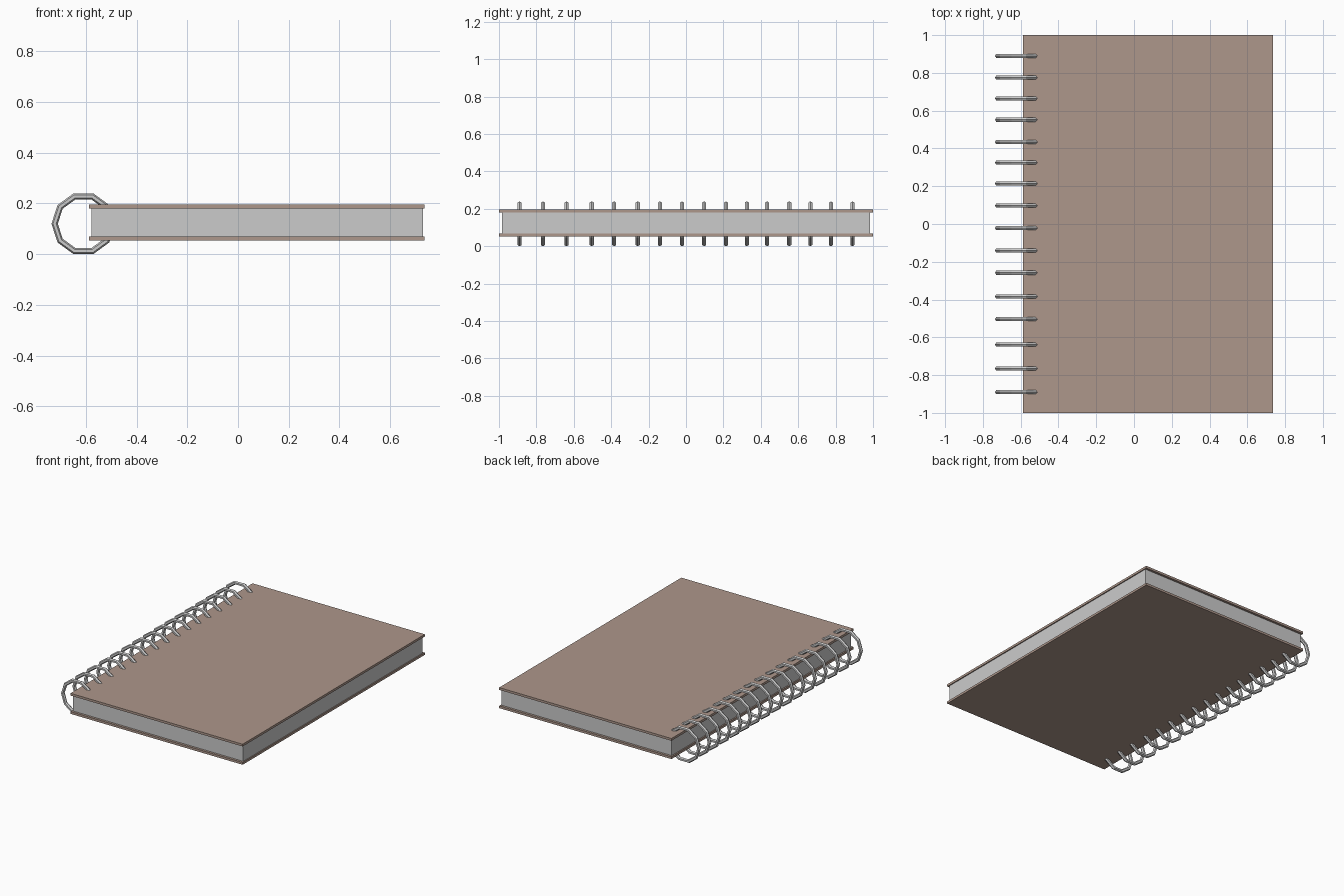
import bpy

if "Cube" in bpy.data.objects:
    bpy.data.objects.remove(bpy.data.objects["Cube"])

brown = bpy.data.materials.new("cover_brown")
brown.diffuse_color = (0.42, 0.31, 0.26, 1)
brown.use_nodes = True
brown.node_tree.nodes["Principled BSDF"].inputs["Base Color"].default_value = brown.diffuse_color


def box(name, x0, x1, y0, y1, z0, z1, mat=None):
    bpy.ops.mesh.primitive_cube_add(
        size=1, location=((x0 + x1) / 2, (y0 + y1) / 2, (z0 + z1) / 2))
    ob = bpy.context.object
    ob.name = name
    ob.scale = (x1 - x0, y1 - y0, z1 - z0)
    bpy.ops.object.transform_apply(location=False, rotation=False, scale=True)
    if mat:
        ob.data.materials.append(mat)
    return ob


# Covers and page block
box("bottom_cover", -0.588, 0.736, -1, 1, 0.053, 0.069, brown)
box("top_cover", -0.588, 0.736, -1, 1, 0.180, 0.196, brown)
box("pages", -0.579, 0.729, -0.984, 0.984, 0.069, 0.180)

# Ten-sided binding rings, slightly unevenly spaced along the spine
ring_y = [-0.89, -0.765, -0.639, -0.504, -0.384, -0.258, -0.14, -0.021,
          0.097, 0.214, 0.325, 0.434, 0.552, 0.665, 0.775, 0.89]
major, minor = 0.1135, 0.0125
ring_mesh = None
for i, y in enumerate(ring_y):
    if ring_mesh is None:
        bpy.ops.mesh.primitive_torus_add(
            major_segments=10, minor_segments=6,
            major_radius=major, minor_radius=minor,
            location=(-0.61, y, 0.12), rotation=(1.5707963, 0, 0))
        ring = bpy.context.object
        ring_mesh = ring.data
    else:
        ring = bpy.data.objects.new("ring", ring_mesh)
        ring.location = (-0.61, y, 0.12)
        ring.rotation_euler = (1.5707963, 0, 0)
        bpy.context.collection.objects.link(ring)
    ring.name = f"binding_ring_{i + 1:02d}"
